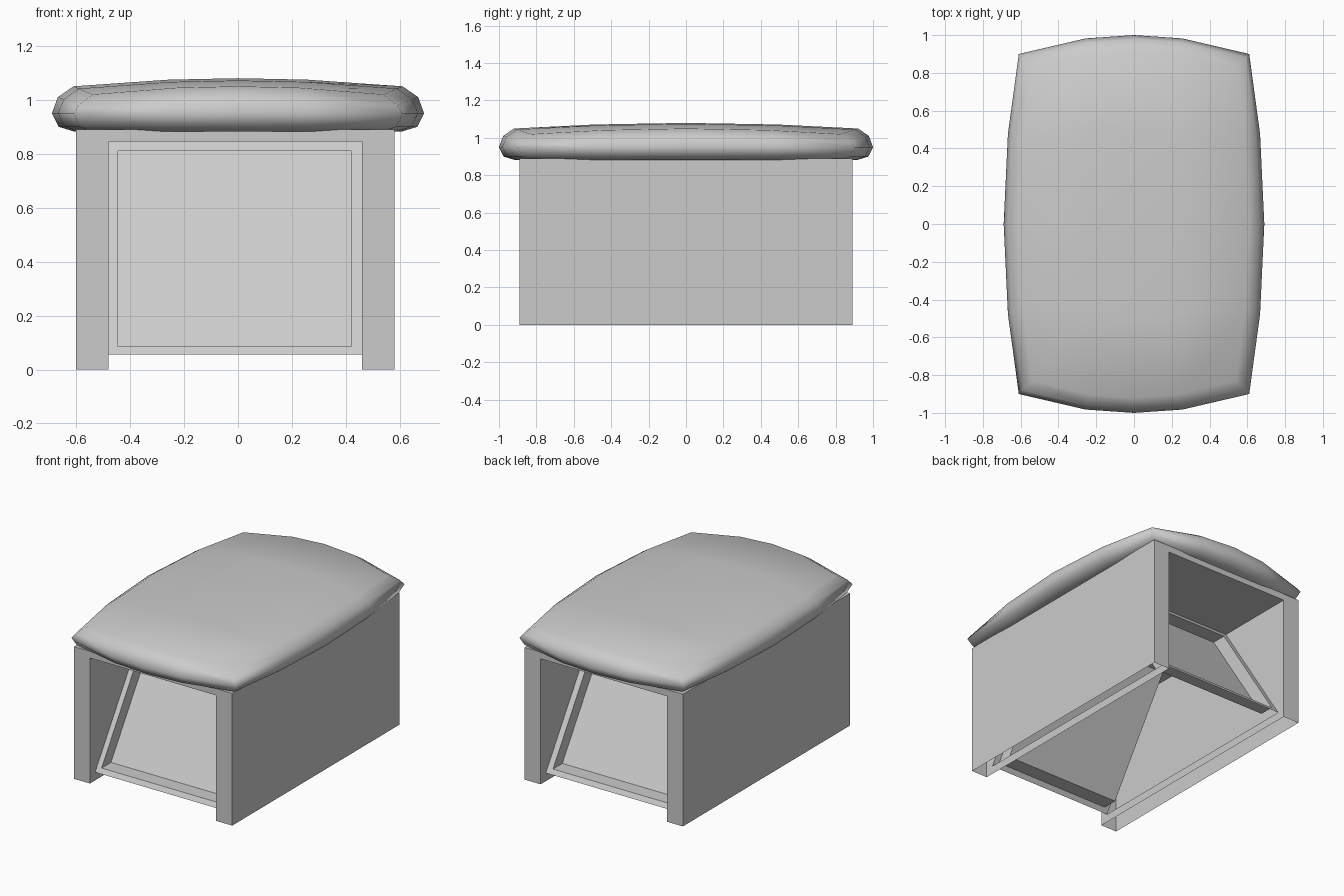
import bpy, math

if "Cube" in bpy.data.objects:
    bpy.data.objects.remove(bpy.data.objects["Cube"])

X0, X1 = -0.60, 0.58      # outer sides of the body
C0, C1 = -0.48, 0.46      # niche cheeks
YE, TOP = 0.89, 0.89      # end plane and top of the body


def make(name, verts, faces):
    me = bpy.data.meshes.new(name)
    me.from_pydata(verts, [], faces)
    me.validate()
    ob = bpy.data.objects.new(name, me)
    bpy.context.collection.objects.link(ob)
    return ob


def polys(name, loops):
    """Sheet object from separate polygons."""
    verts, faces = [], []
    for lp in loops:
        faces.append(list(range(len(verts), len(verts) + len(lp))))
        verts += lp
    return make(name, verts, faces)


# Outer shell: two sides and lid board, open underneath
polys("outer_shell", [
    [(X0, YE, 0), (X0, -YE, 0), (X0, -YE, TOP), (X0, YE, TOP)],
    [(X1, -YE, 0), (X1, YE, 0), (X1, YE, TOP), (X1, -YE, TOP)],
    [(X0, -YE, TOP), (X1, -YE, TOP), (X1, YE, TOP), (X0, YE, TOP)],
])

# Inner cheeks: lengthwise strip at the bottom, widening beside each niche
ZB, ZT, YB, YT = 0.055, 0.845, 0.835, 0.325
half = [(-YE, 0), (-YE, ZT), (-YT, ZT), (-YB, ZB)]
outline = half + [(-y, z) for y, z in reversed(half)]
polys("left_cheek", [[(C0, y, z) for y, z in reversed(outline)]])
polys("right_cheek", [[(C1, y, z) for y, z in outline]])


def slope_y(z):
    return YB + (z - ZB) / (ZT - ZB) * (YT - YB)


# End frames and slanted niches, same at front and back
for label, s in (("front", -1), ("back", 1)):
    def q(pts):
        pts = [(x, s * y, z) for x, y, z in pts]
        return pts if s < 0 else pts[::-1]

    polys(label + "_frame", [q([
        (X0, YE, 0), (C0, YE, 0), (C0, YE, ZT), (C1, YE, ZT),
        (C1, YE, 0), (X1, YE, 0), (X1, YE, TOP), (X0, YE, TOP)])])
    polys(label + "_niche_ceiling", [q([
        (C0, YE, ZT), (C0, YT, ZT), (C1, YT, ZT), (C1, YE, ZT)])])

    # Slanted rim with a pocket pushed straight inward
    rect = lambda x0, x1, z0, z1, d: [
        (x, slope_y(z) - d, z) for x, z in ((x0, z0), (x1, z0), (x1, z1), (x0, z1))]
    v = (rect(C0, C1, ZB, ZT, 0) + rect(-0.445, 0.42, 0.085, 0.81, 0)
         + rect(-0.445, 0.42, 0.085, 0.81, 0.1))
    v = [(x, s * y, z) for x, y, z in v]
    f = [(8, 9, 10, 11)]
    for b in (0, 4):
        f += [(b + i, b + (i + 1) % 4, b + 4 + (i + 1) % 4, b + 4 + i) for i in range(4)]
    if s > 0:
        f = [t[::-1] for t in f]
    make(label + "_slanted_panel", v, f)

# Cushion: domed 5 x 5 top, rounded rim rings, flat underside
US, VS = (-1, -0.42, 0, 0.42, 1), (-1, -0.53, 0, 0.53, 1)


def plan(u, v, inset):
    x = u * (0.61 + 0.08 * (1 - v * v))
    y = v * (0.90 + 0.10 * (1 - u * u))
    return x * (1 - inset / 0.69), y * (1 - inset / 1.0)


def dome(u, v):
    return 1.08 - 0.03 * u * u - 0.03 * v * v


verts = [(*plan(u, v, 0.08), dome(u, v)) for v in VS for u in US]
faces = [(5 * j + i, 5 * j + i + 1, 5 * j + i + 6, 5 * j + i + 5)
         for j in range(4) for i in range(4)]
rim = ([(i, 0) for i in range(5)] + [(4, j) for j in range(1, 5)]
       + [(i, 4) for i in range(3, -1, -1)] + [(0, j) for j in range(3, 0, -1)])
prev = [5 * j + i for i, j in rim]
n = len(rim)
for inset, z in ((0.022, None), (0, 0.95), (0.025, 0.90), (0.08, 0.883)):
    start = len(verts)
    for i, j in rim:
        u, v = US[i], VS[j]
        verts.append((*plan(u, v, inset), dome(u, v) - 0.04 if z is None else z))
    ring = list(range(start, start + n))
    faces += [(prev[k], ring[k], ring[(k + 1) % n], prev[(k + 1) % n]) for k in range(n)]
    prev = ring
faces.append(prev[::-1])
cushion = make("cushion", verts, faces)
bpy.context.view_layer.objects.active = cushion
cushion.select_set(True)
bpy.ops.object.shade_smooth_by_angle(angle=math.radians(60))
